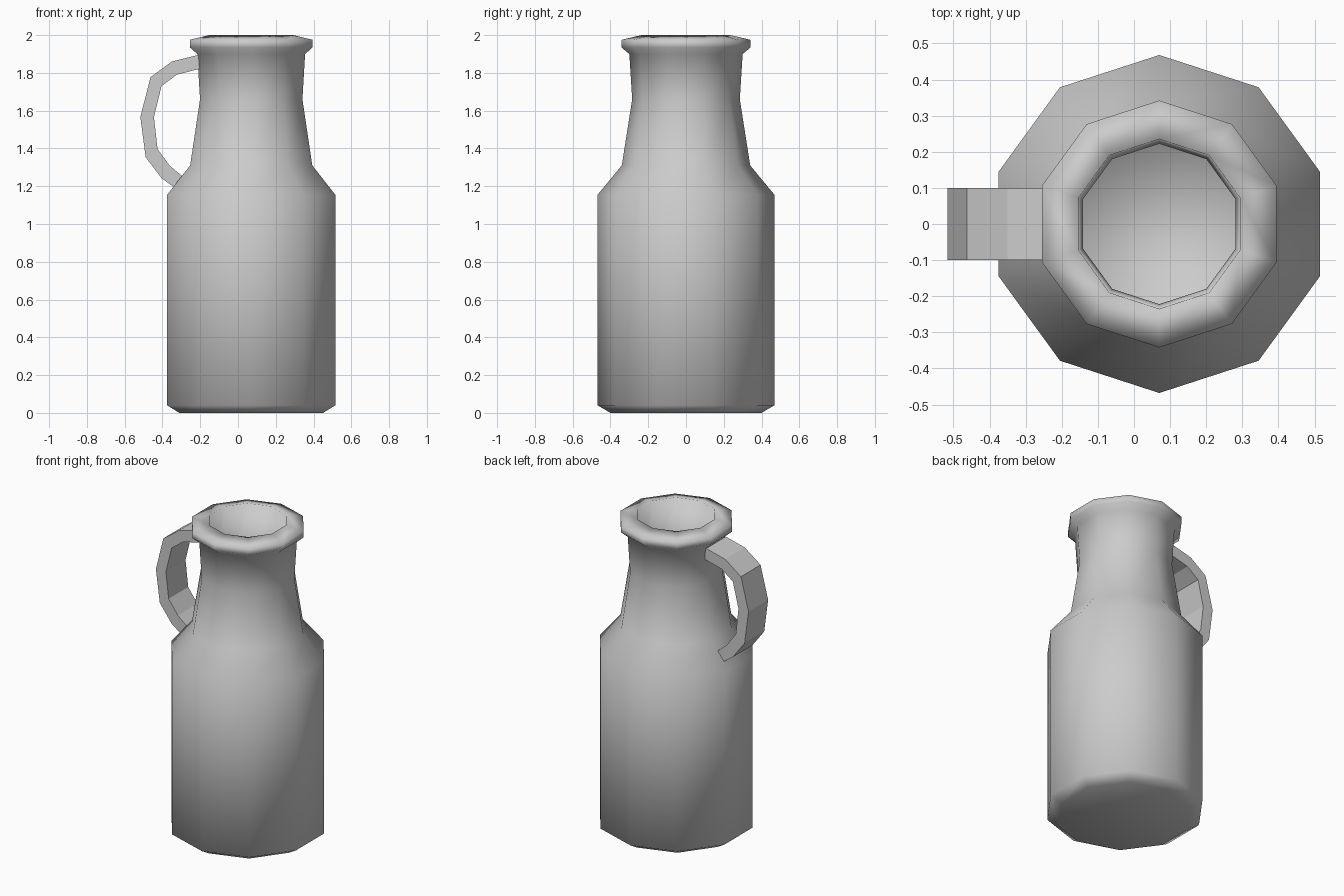
import bpy, bmesh
from math import sin, cos, pi

cube = bpy.data.objects.get("Cube")
if cube:
    bpy.data.objects.remove(cube, do_unlink=True)

grey = bpy.data.materials.new("plain_grey")
grey.use_nodes = True
colour = (0.6, 0.6, 0.6, 1)
grey.diffuse_color = colour
grey.node_tree.nodes["Principled BSDF"].inputs["Base Color"].default_value = colour

SIDES = 10
AXIS_X = 0.07


def finish(name, bm, smooth):
    bmesh.ops.recalc_face_normals(bm, faces=bm.faces[:])
    for f in bm.faces:
        f.smooth = smooth
    mesh = bpy.data.meshes.new(name)
    bm.to_mesh(mesh)
    bm.free()
    mesh.materials.append(grey)
    obj = bpy.data.objects.new(name, mesh)
    bpy.context.collection.objects.link(obj)
    return obj


def lathe(name, profile):
    """Ten-sided closed shell from (radius, height) pairs, capped at both ends."""
    bm = bmesh.new()
    rings = []
    for r, z in profile:
        angles = [pi / 2 + 2 * pi * i / SIDES for i in range(SIDES)]
        rings.append([bm.verts.new((AXIS_X + r * cos(a), r * sin(a), z)) for a in angles])
    for low, high in zip(rings, rings[1:]):
        for i in range(SIDES):
            j = (i + 1) % SIDES
            bm.faces.new((low[i], low[j], high[j], high[i]))
    bm.faces.new(rings[0])
    bm.faces.new(rings[-1])
    return finish(name, bm, True)


def strap(name, outer, inner, half_width):
    """Flat-sided band between an outer and an inner path in the xz plane."""
    bm = bmesh.new()
    sections = []
    for (xo, zo), (xi, zi) in zip(outer, inner):
        corners = ((xo, -half_width, zo), (xo, half_width, zo),
                   (xi, half_width, zi), (xi, -half_width, zi))
        sections.append([bm.verts.new(c) for c in corners])
    for a, b in zip(sections, sections[1:]):
        for i in range(4):
            j = (i + 1) % 4
            bm.faces.new((a[i], a[j], b[j], b[i]))
    bm.faces.new(sections[0])
    bm.faces.new(sections[-1])
    return finish(name, bm, False)


# Jug: base, body, shoulder, neck, lip, then down the hollow inside
outside = [(0.40, 0), (0.468, 0.04), (0.468, 1.155), (0.34, 1.31),
           (0.285, 1.66), (0.30, 1.90), (0.342, 1.935), (0.342, 1.975)]
inside = [(0.235, 2.0), (0.222, 1.66), (0.28, 1.29), (0.41, 1.13), (0.41, 0.07)]
lathe("jug_body", outside + inside)

# Handle from the neck down to the shoulder
strap("handle",
      [(-0.19, 1.90), (-0.35, 1.86), (-0.463, 1.778), (-0.517, 1.566),
       (-0.489, 1.354), (-0.405, 1.243), (-0.335, 1.192)],
      [(-0.19, 1.825), (-0.325, 1.79), (-0.405, 1.73), (-0.445, 1.566),
       (-0.426, 1.397), (-0.36, 1.307), (-0.285, 1.245)],
      0.1)
